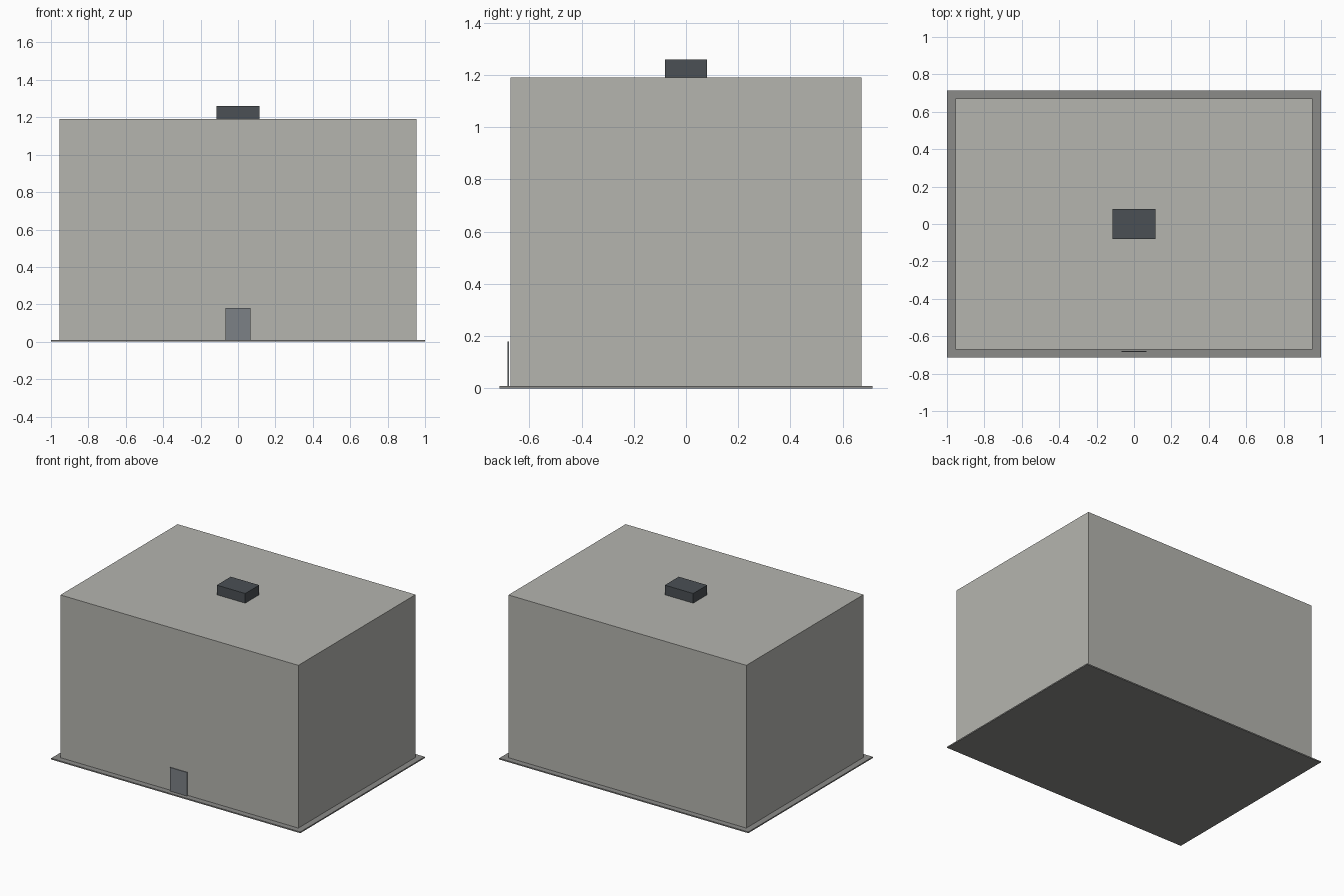
import bpy
import bmesh
from mathutils import Vector

if "Cube" in bpy.data.objects:
    bpy.data.objects.remove(bpy.data.objects["Cube"])


def material(name, color):
    m = bpy.data.materials.new(name)
    m.diffuse_color = (*color, 1.0)
    m.use_nodes = True
    m.node_tree.nodes["Principled BSDF"].inputs["Base Color"].default_value = m.diffuse_color
    return m


def box(name, lo, hi, mat):
    """Flat-faced box between two corners."""
    lo, hi = Vector(lo), Vector(hi)
    bm = bmesh.new()
    bmesh.ops.create_cube(bm, size=1.0)
    bmesh.ops.scale(bm, vec=hi - lo, verts=bm.verts)
    bmesh.ops.translate(bm, vec=(lo + hi) / 2, verts=bm.verts)
    mesh = bpy.data.meshes.new(name)
    bm.to_mesh(mesh)
    bm.free()
    mesh.materials.append(mat)
    obj = bpy.data.objects.new(name, mesh)
    bpy.context.collection.objects.link(obj)
    return obj


wall = material("wall_grey", (0.46, 0.46, 0.43))
slab = material("slab_grey", (0.26, 0.26, 0.25))
metal = material("door_grey", (0.20, 0.22, 0.24))
dark = material("roof_unit_grey", (0.07, 0.08, 0.09))

# Ground slab
box("base_slab", (-1, -0.714, 0), (1, 0.714, 0.009), slab)
# Plain building block
box("building_body", (-0.955, -0.672, 0.009), (0.955, 0.672, 1.19), wall)
# Rooftop unit
box("roof_unit", (-0.114, -0.08, 1.19), (0.114, 0.08, 1.26), dark)
# Thin door panel just in front of the front wall
box("front_door", (-0.068, -0.684, 0.009), (0.068, -0.679, 0.18), metal)
